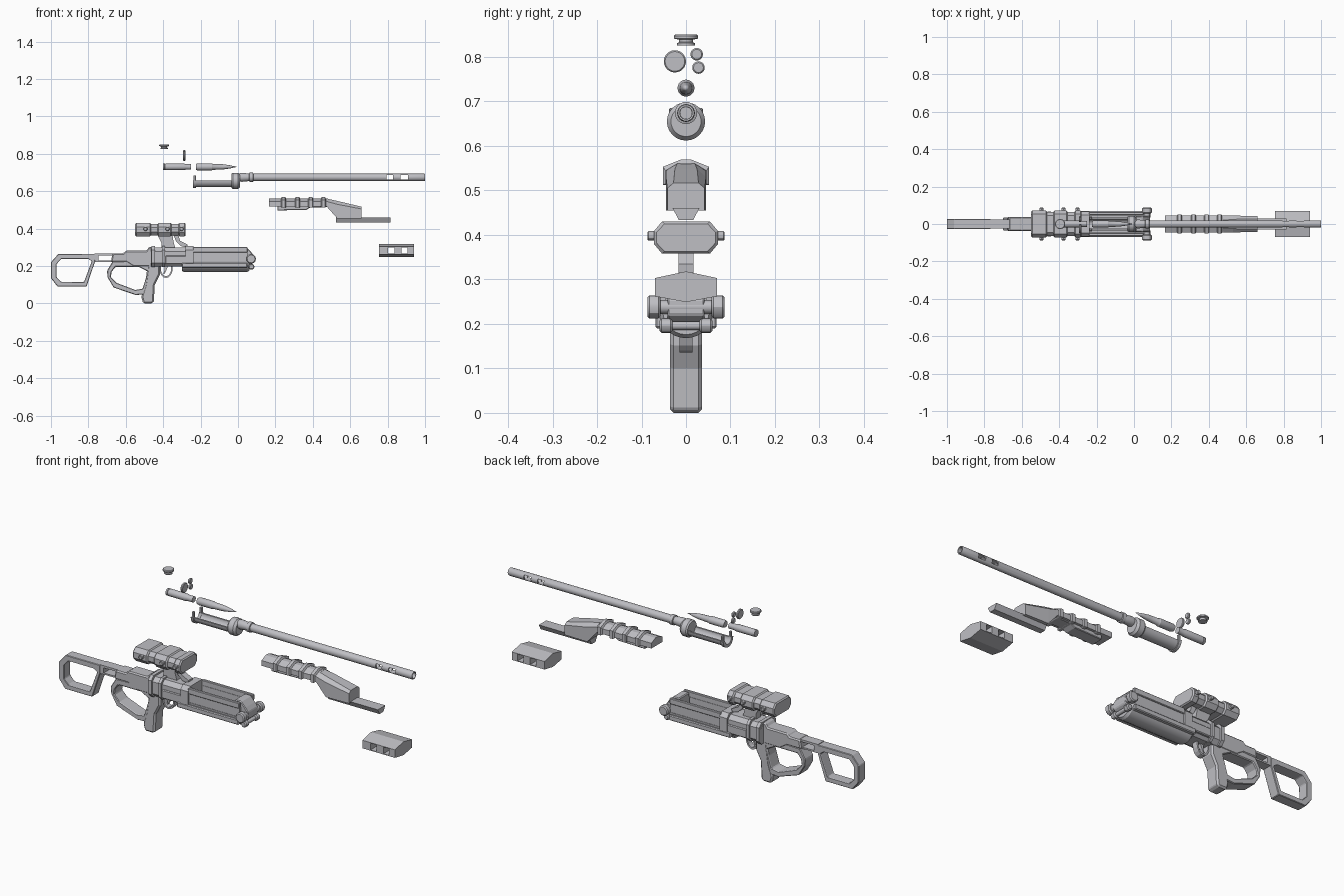
import bpy, bmesh
from math import pi, cos, sin
from mathutils import Matrix, Vector

if "Cube" in bpy.data.objects:
    bpy.data.objects.remove(bpy.data.objects["Cube"], do_unlink=True)

steel = bpy.data.materials.new("grey_steel")
steel.use_nodes = True
steel.diffuse_color = (0.52, 0.52, 0.55, 1)
steel.node_tree.nodes["Principled BSDF"].inputs["Base Color"].default_value = steel.diffuse_color


def finish(bm, name, bevel=0, smooth=False):
    bmesh.ops.recalc_face_normals(bm, faces=bm.faces[:])
    mesh = bpy.data.meshes.new(name)
    bm.to_mesh(mesh)
    bm.free()
    mesh.materials.append(steel)
    ob = bpy.data.objects.new(name, mesh)
    bpy.context.collection.objects.link(ob)
    if bevel:
        mod = ob.modifiers.new("edge", 'BEVEL')
        mod.width, mod.segments, mod.limit_method = bevel, 1, 'ANGLE'
    if smooth:
        bpy.ops.object.select_all(action='DESELECT')
        ob.select_set(True)
        bpy.context.view_layer.objects.active = ob
        bpy.ops.object.shade_smooth_by_angle()
    return ob


def loft(name, sections, bevel=0):
    """Join (x, [(y, z)...]) cross-sections along x."""
    bm = bmesh.new()
    loops = [[bm.verts.new((x, y, z)) for y, z in pts] for x, pts in sections]
    n = len(loops[0])
    for a, b in zip(loops, loops[1:]):
        for i in range(n):
            j = (i + 1) % n
            bm.faces.new((a[i], a[j], b[j], b[i]))
    bm.faces.new(loops[0])
    bm.faces.new(loops[-1])
    return finish(bm, name, bevel)


def plate(name, outline, half, bevel=0, y=0):
    """Side profile in x, z given thickness along y."""
    bm = bmesh.new()
    face = bm.faces.new([bm.verts.new((px, y - half, pz)) for px, pz in outline])
    new = bmesh.ops.extrude_face_region(bm, geom=[face])["geom"]
    bmesh.ops.translate(bm, vec=(0, 2 * half, 0), verts=[v for v in new if isinstance(v, bmesh.types.BMVert)])
    return finish(bm, name, bevel)


def ring(name, outer, inner, half, bevel=0):
    """Side profile with a hole; both outlines have the same point count."""
    bm = bmesh.new()
    loops = [[bm.verts.new((px, s * half, pz)) for px, pz in pts]
             for pts, s in ((outer, -1), (outer, 1), (inner, 1), (inner, -1))]
    n = len(outer)
    for k in range(4):
        a, b = loops[k], loops[(k + 1) % 4]
        for i in range(n):
            j = (i + 1) % n
            bm.faces.new((a[i], a[j], b[j], b[i]))
    return finish(bm, name, bevel)


def rect(x0, x1, z0, z1):
    return [(x0, z0), (x1, z0), (x1, z1), (x0, z1)]


def box(name, x0, x1, half, z0, z1, bevel=0, y=0):
    return plate(name, rect(x0, x1, z0, z1), half, bevel, y)


def lathe(name, profile, centre, axis='X', angle=2 * pi, segs=24):
    """Turn a (distance, radius) profile about an axis; partial turns hang below it."""
    bm = bmesh.new()
    vs = [bm.verts.new((d, -r if angle < 6 else 0, 0 if angle < 6 else r)) for d, r in profile]
    loop = vs + [vs[0]] if angle < 6 else vs
    es = [bm.edges.new(p) for p in zip(loop, loop[1:])]
    bmesh.ops.spin(bm, geom=vs + es, cent=(0, 0, 0), axis=(1, 0, 0), angle=angle, steps=segs)
    bmesh.ops.remove_doubles(bm, verts=bm.verts[:], dist=0.0002)
    bmesh.ops.holes_fill(bm, edges=[e for e in bm.edges if e.is_boundary])
    turn = {'X': Matrix(), 'Y': Matrix.Rotation(pi / 2, 4, 'Z'), 'Z': Matrix.Rotation(-pi / 2, 4, 'Y')}[axis]
    bmesh.ops.transform(bm, matrix=Matrix.Translation(Vector(centre)) @ turn, verts=bm.verts[:])
    return finish(bm, name, smooth=True)


def rod(name, length, r, centre, axis='X', segs=24, c=0.003):
    h = length / 2
    return lathe(name, [(-h, 0), (-h, r - c), (c - h, r), (h - c, r), (h, r - c), (h, 0)], centre, axis, segs=segs)


def cut(ob, x0, x1, z0, z1):
    cutter = box(ob.name + "_slot_cutter", x0, x1, 0.2, z0, z1)
    cutter.hide_render = True
    cutter.hide_set(True)
    mod = ob.modifiers.new("slot", 'BOOLEAN')
    mod.operation, mod.solver, mod.object = 'DIFFERENCE', 'EXACT', cutter


# Shoulder stock and its connecting window
ring("stock_loop",
     [(-1, .22), (-.96, .265), (-.765, .265), (-.765, .222), (-.81, .09), (-.965, .09), (-1, .135)],
     [(-.97, .21), (-.945, .238), (-.80, .238), (-.782, .225), (-.823, .115), (-.945, .115), (-.97, .14)], .027, .003)
ring("stock_bridge", rect(-.767, -.6, .222, .267), rect(-.745, -.667, .23, .256), .025)

# Rear body, hand loop, grip and trigger
plate("rear_body", [(-.68, .222), (-.6, .222), (-.56, .197), (-.45, .197), (-.45, .302), (-.475, .302),
                    (-.49, .282), (-.6, .282), (-.612, .268), (-.67, .268)], .037, .006)
ring("hand_loop",
     [(-.70, .175), (-.67, .225), (-.53, .23), (-.45, .20), (-.48, .05), (-.547, .045), (-.665, .085), (-.698, .14)],
     [(-.675, .17), (-.655, .195), (-.53, .195), (-.482, .17), (-.51, .078), (-.55, .072), (-.65, .11), (-.68, .14)],
     .035, .004)
plate("grip", [(-.482, .21), (-.418, .21), (-.418, .152), (-.445, .1), (-.45, .012), (-.457, 0), (-.507, 0),
               (-.517, .035), (-.497, .1)], .036, .008)
arc = [(cos(pi * k / 8), -sin(pi * k / 8)) for k in range(9)]
ring("trigger_guard", [(-.385 + .036 * a, .19 + .054 * b) for a, b in arc] + [(-.421, .21), (-.349, .21)],
     [(-.385 + .028 * a, .19 + .045 * b) for a, b in arc] + [(-.413, .203), (-.357, .203)], .015)
plate("trigger", [(-.395, .205), (-.372, .205), (-.384, .175), (-.395, .155), (-.399, .158), (-.393, .178)], .007)


def body(w, z0, z1, c=.02):
    return [(-w, z0 + c), (-w, z1 - c), (c - w, z1), (w - c, z1), (w, z1 - c), (w, z0 + c), (w - c, z0), (c - w, z0)]


# Receiver with raised bands
loft("receiver", [(-.465, body(.058, .197, .298)), (-.24, body(.058, .197, .298))])
for x0, x1 in ((-.463, -.445), (-.405, -.39), (-.28, -.237)):
    loft("receiver_band", [(x0, body(.068, .195, .306)), (x1, body(.068, .195, .306))])
box("receiver_side_plate", -.39, -.27, .064, .21, .255, .004)

# Open fore-end cradle
for s in (-1, 1):
    box("cradle_top_rail", -.24, .05, .008, .272, .302, .003, s * .056)
    box("cradle_side_panel", -.24, .05, .006, .215, .275, 0, s * .052)
    box("cradle_lower_rail", -.3, .05, .011, .19, .217, .004, s * .058)
box("cradle_floor", -.24, .05, .05, .195, .212)
plate("cradle_nose", [(0, .2), (.06, .2), (.085, .22), (.085, .255), (.07, .275), (.045, .302), (.01, .302)], .042, .004)
lathe("lower_cover", [(-.3, 0), (-.3, .054), (-.29, .06), (.05, .06), (.062, .052), (.062, 0)],
      (0, 0, .228), angle=pi, segs=14)

# Front cross pins
for x, z, r, reach in ((.07, .238, .026, .087), (.072, .196, .016, .06)):
    rod("cross_pin", reach * 1.8, r * .6, (x, 0, z), 'Y')
    for s in (-1, 1):
        rod("pin_knob", .03, r, (x, s * (reach - .015), z), 'Y', 12, .005)

# Sight with segments, knobs and mount
def sight(w, h):
    return [(-w, .394 - h * .4), (-w, .394 + h * .4), (.018 - w, .394 + h), (w - .018, .394 + h),
            (w, .394 + h * .4), (w, .394 - h * .4), (w - .018, .394 - h), (.018 - w, .394 - h)]


loft("sight_core", [(-.545, sight(.064, .031)), (-.285, sight(.064, .031))])
for x0, x1 in ((-.55, -.465), (-.43, -.355), (-.318, -.28)):
    loft("sight_segment", [(x0, sight(.066, .031)), (x0 + .006, sight(.072, .036)),
                           (x1 - .006, sight(.072, .036)), (x1, sight(.066, .031))])
for x in (-.495, -.377, -.302):
    rod("sight_knob", .174, .011, (x, 0, .398), 'Y', 12)
plate("sight_mount", [(-.43, .365), (-.35, .365), (-.345, .33), (-.335, .295), (-.41, .295), (-.41, .325)], .017)
plate("sight_brace", [(-.345, .365), (-.318, .365), (-.31, .335), (-.27, .315), (-.27, .298), (-.305, .306),
                      (-.33, .33)], .017)

# Barrel, ports and loading tray
barrel = lathe("barrel", [(.005, 0), (.005, .02), (.02, .024), (.06, .02), (.062, .025), (.08, .025), (.082, .02),
                          (.995, .02), (1, .018), (1, .014), (.72, .013), (.72, 0)], (0, 0, .674))
for x0, x1 in ((.795, .83), (.868, .908)):
    cut(barrel, x0, x1, .662, .686)
lathe("barrel_collar", [(-.035, 0), (-.035, .038), (-.028, .043), (0, .043), (.012, .034), (.012, 0)], (0, 0, .655))
lathe("loading_tray", [(-.235, .026), (-.235, .035), (-.03, .035), (-.03, .026)], (0, 0, .656), angle=pi, segs=14)
lathe("tray_end", [(-.24, .025), (-.24, .041), (-.225, .041), (-.225, .025)], (0, 0, .657), angle=pi, segs=14)
for s in (-1, 1):
    box("tray_lip", -.237, -.225, .007, .655, .685, .002, s * .031)

# Handguard
def roof(w, zb, zs, zt, flat=0):
    return [(-w, zb), (-w, zs), (-flat, zt), (flat, zt), (w, zs), (w, zb)]


loft("handguard_top", [(x, roof(.045, .518, .545, .56, .012)) for x in (.165, .48)])
for x in (.23, .305, .375, .443):
    loft("handguard_rib", [(x, roof(.046, .515, .545, .56, .01)), (x + .005, roof(.052, .512, .553, .57, .01)),
                           (x + .022, roof(.052, .512, .553, .57, .01)), (x + .027, roof(.046, .515, .545, .56, .01))])
plate("handguard_underside", [(.21, .52), (.21, .497), (.365, .5), (.385, .512), (.48, .515), (.48, .525)], .032, .003)
loft("handguard_nose", [(.475, roof(.045, .517, .545, .56, .02)), (.53, roof(.045, .455, .53, .548, .025)),
                        (.66, roof(.042, .455, .505, .517, .028))])
loft("handguard_tongue", [(x, [(-.016, .433), (-.03, .46), (.03, .46), (.016, .433)]) for x in (.525, .815)])

# Muzzle block with two through slots
muzzle = loft("muzzle_block", [(x, [(-.07, .262), (-.07, .303), (0, .318), (.07, .303), (.07, .262), (0, .249)])
                               for x in (.755, .94)])
for x0, x1 in ((.802, .836), (.875, .907)):
    cut(muzzle, x0, x1, .266, .300)

# Cartridge case, bullet, cap and discs
lathe("cartridge_case", [(-.4, 0), (-.4, .018), (-.392, .018), (-.39, .015), (-.385, .018), (-.29, .018),
                         (-.28, .015), (-.25, .015), (-.25, 0)], (0, 0, .73))
lathe("bullet", [(-.225, 0), (-.225, .016), (-.215, .019), (-.14, .019), (-.135, .016), (-.08, .014),
                 (-.04, .008), (-.005, 0)], (0, 0, .73))
lathe("cap", [(.826, 0), (.826, .02), (.831, .02), (.833, .016), (.839, .016), (.841, .027), (.847, .027),
              (.85, .024), (.85, 0)], (-.395, 0, 0), 'Z')
for y, z, r in ((-.025, .79, .025), (.024, .806, .014), (.028, .776, .014)):
    rod("loose_disc", .012, r, (-.288, y, z))
